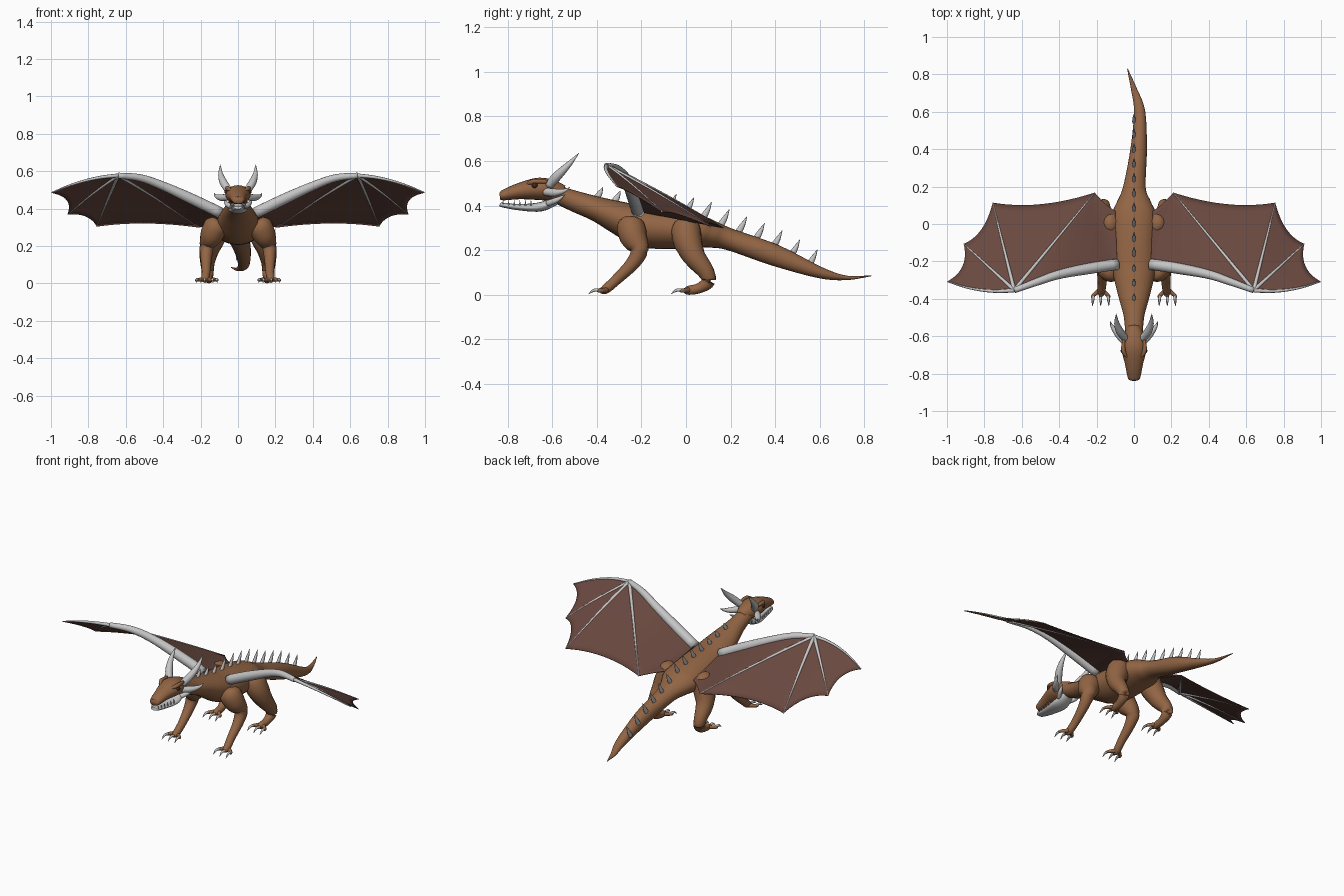
import bpy, bmesh, math
from mathutils import Vector

if "Cube" in bpy.data.objects:
    bpy.data.objects.remove(bpy.data.objects["Cube"])


def material(name, color):
    m = bpy.data.materials.new(name)
    m.use_nodes = True
    m.diffuse_color = (*color, 1)
    m.node_tree.nodes["Principled BSDF"].inputs["Base Color"].default_value = (*color, 1)
    return m


BROWN = material("brown hide", (0.29, 0.13, 0.058))
SKIN = material("wing skin", (0.14, 0.065, 0.05))
BONE = material("bone grey", (0.56, 0.56, 0.56))
DARK = material("dark eye", (0.05, 0.02, 0.015))


def finish(bm, name, mat, mirror=False):
    """Turn a bmesh into a smooth object, optionally mirrored across x."""
    bmesh.ops.remove_doubles(bm, verts=bm.verts, dist=1e-5)
    bmesh.ops.recalc_face_normals(bm, faces=bm.faces)
    for f in bm.faces:
        f.smooth = True
    mesh = bpy.data.meshes.new(name)
    bm.to_mesh(mesh)
    bm.free()
    mesh.materials.append(mat)
    obj = bpy.data.objects.new(name, mesh)
    bpy.context.collection.objects.link(obj)
    if mirror:
        mod = obj.modifiers.new("mirror", "MIRROR")
        mod.use_mirror_merge = False
    return obj


def smooth(points, steps=5):
    """Catmull-Rom curve through points of any dimension."""
    p = [Vector(q) for q in points]
    p = [p[0] * 2 - p[1]] + p + [p[-1] * 2 - p[-2]]
    out = []
    for a, b, c, d in zip(p, p[1:], p[2:], p[3:]):
        for i in range(steps):
            t = i / steps
            out.append((b * 2 + (c - a) * t + (a * 2 - b * 5 + c * 4 - d) * t ** 2
                        + (b * 3 - a - c * 3 + d) * t ** 3) / 2)
    return out + [p[-2]]


def add_tube(bm, points, sides=16, steps=5):
    """Sweep an ellipse along points given as (x, y, z, width, height)."""
    path = smooth([q if len(q) > 4 else (*q, q[3]) for q in points], steps)
    rings = []
    for i, q in enumerate(path):
        ahead = path[min(i + 1, len(path) - 1)] - path[max(i - 1, 0)]
        tangent = Vector(ahead[:3]).normalized()
        side = tangent.cross((0, 0, 1))
        if side.length < 0.2:
            side = Vector((1, 0, 0))
        side.normalize()
        up = side.cross(tangent)
        ring = []
        for k in range(sides):
            a = math.tau * k / sides
            offset = side * math.cos(a) * max(q[3], 0.001) + up * math.sin(a) * max(q[4], 0.001)
            ring.append(bm.verts.new(Vector(q[:3]) + offset))
        rings.append(ring)
    for r, s in zip(rings, rings[1:]):
        for k in range(sides):
            n = (k + 1) % sides
            bm.faces.new((r[k], r[n], s[n], s[k]))
    bm.faces.new(rings[0])
    bm.faces.new(rings[-1])


def tubes(name, mat, paths, mirror=False, sides=16):
    bm = bmesh.new()
    for path in paths:
        add_tube(bm, path, sides)
    return finish(bm, name, mat, mirror)


# Neck, trunk and curving tail: (y, x, z, half width, half height)
spine = [(-.62, 0, .467, .045, .036), (-.5, 0, .42, .054, .047), (-.4, 0, .385, .08, .056),
         (-.3, 0, .345, .105, .075), (-.2, 0, .308, .12, .092), (-.08, 0, .295, .122, .09),
         (.05, 0, .285, .118, .075), (.12, 0, .27, .09, .06), (.2, .003, .247, .06, .049),
         (.4, .025, .177, .044, .048), (.6, .03, .1, .03, .026), (.72, 0, .076, .016, .01),
         (.83, -.035, .085, .002, .002)]
tubes("body_and_tail", BROWN, [[(x, y, z, w, h) for y, x, z, w, h in spine]], sides=24)

# Row of backward curving spikes
spikes = []
for i in range(13):
    y = -.4 + i * .079
    a, b = next((a, b) for a, b in zip(spine, spine[1:]) if a[0] <= y <= b[0])
    q = Vector(a).lerp(Vector(b), (y - a[0]) / (b[0] - a[0]))
    z = q[2] + q[4] * math.sqrt(1 - min(q[1] / q[3], .9) ** 2) - .008
    h = .05 if i < 3 else .075
    spikes.append([(0, y, z, .01, .016), (0, y + h * .3, z + h * .5, .007, .011),
                   (0, y + h * .55, z + h, .001)])
tubes("back_spikes", BONE, spikes, sides=8)

# Head
tubes("skull", BROWN, [[(0, -.545, .46, .03, .03), (0, -.59, .466, .052, .045),
                        (0, -.66, .475, .068, .05), (0, -.75, .464, .048, .036),
                        (0, -.82, .446, .034, .023), (0, -.835, .444, .024, .015)]], sides=20)
tubes("lower_jaw", BONE, [[(0, -.57, .43, .03, .02), (0, -.65, .395, .05, .021),
                           (0, -.75, .393, .038, .014), (0, -.825, .403, .026, .01),
                           (0, -.835, .405, .012, .005)]])
tubes("brow_ridges", BROWN, [[(.03, -.72, .492, .006), (.056, -.68, .508, .012),
                              (.055, -.62, .507, .008)]], True, 10)
tubes("horns", BONE, [[(.045, -.615, .49, .02), (.075, -.575, .535, .021),
                       (.092, -.53, .58, .014), (.095, -.48, .635, .001)],
                      [(.05, -.63, .462, .018), (.085, -.59, .458, .018),
                       (.115, -.55, .465, .01), (.128, -.52, .482, .001)],
                      [(.035, -.62, .41, .014), (.06, -.58, .425, .012),
                       (.075, -.54, .45, .001)]], True, 12)
teeth = []
for i in range(6):
    y, x = -.82 + i * .025, .022 + i * .004
    teeth.append([(x, y, .4, .005), (x, y, .424, .001)])
tubes("teeth", BONE, teeth, True, 6)


def ball(name, mat, center, radius):
    bm = bmesh.new()
    bmesh.ops.create_uvsphere(bm, u_segments=12, v_segments=8, radius=radius)
    bmesh.ops.translate(bm, verts=bm.verts, vec=center)
    finish(bm, name, mat, True)


ball("eyes", DARK, (.058, -.678, .49), .014)
ball("nostrils", DARK, (.023, -.82, .453), .008)

# Legs
tubes("front_legs", BROWN, [[(.1, -.25, .335, .02), (.115, -.25, .315, .06), (.14, -.235, .26, .062),
                             (.166, -.21, .2, .041), (.17, -.24, .14, .031),
                             (.17, -.31, .07, .024), (.175, -.36, .026, .021),
                             (.175, -.385, .018, .012)]], True)
tubes("hind_legs", BROWN, [[(.09, 0, .33, .02), (.105, 0, .31, .06), (.13, .005, .25, .066),
                            (.155, .035, .175, .052), (.163, .088, .105, .038),
                            (.16, .1, .06, .031), (.157, .06, .03, .023),
                            (.155, .01, .02, .02), (.155, -.01, .018, .01)]], True)

# Toes and claws
toes, claws = [], []
for x, y in ((.178, -.37), (.155, 0)):
    for d in (-.042, 0, .042):
        toes.append([(x + d * .2, y + .015, .022, .012), (x + d, y - .015, .018, .009),
                     (x + d, y - .025, .017, .005)])
        claws.append([(x + d * .9, y - .005, .018, .008), (x + d, y - .04, .021, .007),
                      (x + d * 1.05, y - .068, .003, .001)])
tubes("toes", BROWN, toes, True, 10)
tubes("claws", BONE, claws, True, 8)

# Wings: one arm, and four fingers fanning out from the wrist
arm = [(.09, -.215, .375, .03), (.25, -.24, .452, .029), (.4, -.27, .52, .024),
       (.52, -.31, .563, .02), (.64, -.355, .577, .015)]
wrist, root = Vector(arm[-1][:3]), Vector(arm[0][:3])
tips = [Vector(t) for t in ((.997, -.308, .485), (.91, -.107, .37),
                            (.755, .113, .305), (.21, .167, .3))]
flank = Vector((.1, .07, .32))
N = 12


def ray(start, end, bow=(0, 0, 0)):
    return [start.lerp(end, i / N) + Vector(bow) * 4 * i / N * (1 - i / N) for i in range(N + 1)]


fingers = [ray(wrist, t, (0, -.022, .018) if i == 0 else (0, 0, .008)) for i, t in enumerate(tips)]
tubes("wing_arms", BONE, [arm], True)
tubes("wing_fingers", BONE, [[(*p, .011 - .008 * i / N) for i, p in enumerate(f) if i % 3 == 0]
                             for f in fingers], True, 8)


def add_skin(bm, first, second, sag):
    """Loft skin between two rays, with a scalloped free edge."""
    pull = (first[0] - (first[-1] + second[-1]) / 2) * sag
    rows = []
    for i, (a, b) in enumerate(zip(first, second)):
        rows.append([bm.verts.new(a.lerp(b, t) + pull * 4 * t * (1 - t) * i / N)
                     for t in (j / N for j in range(N + 1))])
    for r, s in zip(rows, rows[1:]):
        for j in range(N):
            bm.faces.new((r[j], r[j + 1], s[j + 1], s[j]))


bm = bmesh.new()
for a, b, sag in zip(fingers, fingers[1:], (.12, .09, .07)):
    add_skin(bm, a, b, sag)
arm_line = [Vector(q[:3]) for q in smooth(arm, N // 4)][::-1]
add_skin(bm, arm_line, fingers[-1], 0)
add_skin(bm, ray(root, tips[-1]), ray(root, flank), .03)
wing = finish(bm, "wing_membranes", SKIN, True)
solid = wing.modifiers.new("thickness", "SOLIDIFY")
solid.thickness, solid.offset = .004, 0
